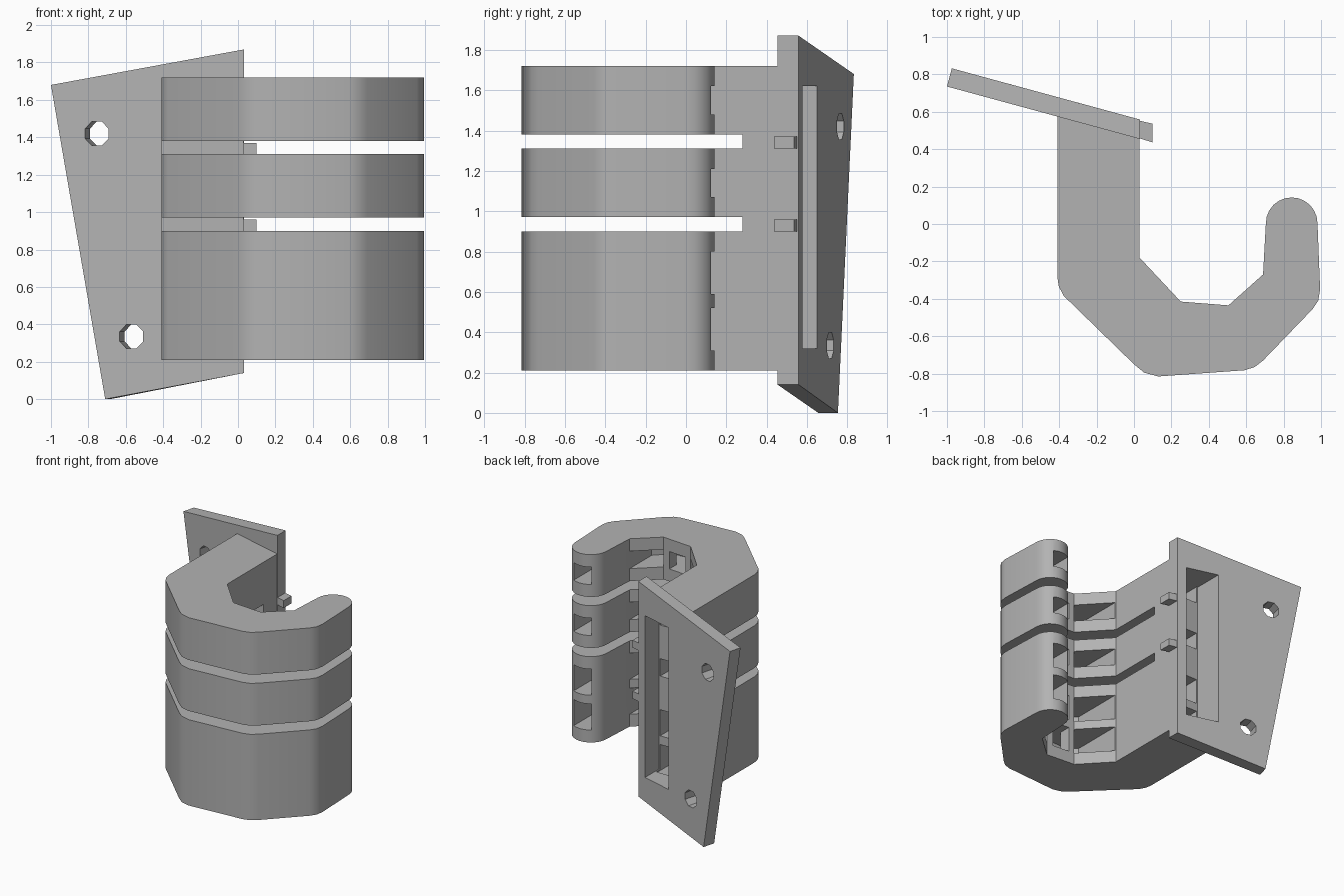
import bpy, bmesh
from math import cos, sin, pi, radians
from mathutils import Vector, Matrix

if "Cube" in bpy.data.objects:
    bpy.data.objects.remove(bpy.data.objects["Cube"])

grey = bpy.data.materials.new("plain grey")
grey.use_nodes = True
COLOUR = (0.45, 0.45, 0.45, 1)
grey.diffuse_color = COLOUR
grey.node_tree.nodes["Principled BSDF"].inputs["Base Color"].default_value = COLOUR


def prism(name, base, top):
    """Solid between two matching loops of points."""
    bm = bmesh.new()
    a = [bm.verts.new(p) for p in base]
    b = [bm.verts.new(p) for p in top]
    bm.faces.new(a)
    bm.faces.new(b)
    for i in range(len(a)):
        j = (i + 1) % len(a)
        bm.faces.new((a[i], a[j], b[j], b[i]))
    bmesh.ops.recalc_face_normals(bm, faces=bm.faces)
    mesh = bpy.data.meshes.new(name)
    bm.to_mesh(mesh)
    bm.free()
    mesh.materials.append(grey)
    ob = bpy.data.objects.new(name, mesh)
    bpy.context.collection.objects.link(ob)
    return ob


def extrude(name, plan, z0, z1):
    return prism(name, [(x, y, z0) for x, y in plan], [(x, y, z1) for x, y in plan])


def box(name, x0, x1, y0, y1, z0, z1):
    return extrude(name, [(x0, y0), (x1, y0), (x1, y1), (x0, y1)], z0, z1)


def select(ob):
    bpy.ops.object.select_all(action='DESELECT')
    ob.select_set(True)
    bpy.context.view_layer.objects.active = ob


def cut(target, cutter):
    cutter.hide_render = True
    mod = target.modifiers.new("cut", 'BOOLEAN')
    mod.operation = 'DIFFERENCE'
    mod.solver = 'EXACT'
    mod.object = cutter
    select(target)
    bpy.ops.object.modifier_apply(modifier=mod.name)
    bpy.data.objects.remove(cutter)


# Hook body: arm, rounded outer corners, round tip and faceted inside
tip = [(0.843 + 0.138 * cos(pi * i / 12), 0.004 + 0.138 * sin(pi * i / 12)) for i in range(13)]
outline = [(-0.41, 0.62), (-0.41, -0.28), (-0.402, -0.335), (-0.375, -0.385),
           (-0.0, -0.75), (0.055, -0.795), (0.13, -0.815),
           (0.59, -0.782), (0.645, -0.765), (0.69, -0.73),
           (0.955, -0.455), (0.985, -0.41), (0.995, -0.35)] + tip + [
           (0.69, -0.27), (0.505, -0.435), (0.25, -0.415), (0.03, -0.18), (0.03, 0.50)]
hook = extrude("hook_body", outline, 0.21, 1.72)

# Grooves that split the hook into three bands
for z in (0.90, 1.31):
    cut(hook, box("groove", -1, 1.5, -1, 0.28, z, z + 0.07))

# Hollow cells inside each band
pocket = [(0.034, -0.62), (0.12, -0.68), (0.58, -0.66), (0.69, -0.55), (0.69, -0.2),
          (0.505, -0.38), (0.505, -0.52), (0.25, -0.52), (0.25, -0.38), (0.034, -0.1)]
for z0, z1 in ((0.31, 0.52), (0.59, 0.80), (1.07, 1.21), (1.48, 1.62)):
    cut(hook, extrude("pocket", pocket, z0, z1))
    cut(hook, box("bridge_window", 0.30, 0.45, -0.60, -0.30, z0, z1))
    cut(hook, box("tip_shaft", 0.76, 0.91, -0.40, 0.20, z0, z1))
    cut(hook, box("arm_channel", -0.29, -0.05, -0.2, 0.45, z0, z1))

# Slanted mounting plate, flush with the arm on its inner end
SLOPE = -0.272


def front_y(x):
    return 0.455 + SLOPE * (x - 0.03)


corners = [(-1.0, 1.68), (0.033, 1.87), (0.033, 0.14), (-0.71, 0.0)]
front = [Vector((x, front_y(x), z)) for x, z in corners]
skew, straight = Vector((0.026, 0.097, 0)), Vector((0, 0.104, 0))
back = [p + (straight if p.x > 0 else skew) for p in front]
plate = prism("mounting_plate", front, back)

# Screw holes square to the plate
normal = Vector((0.262, 0.965, 0))
for x, z in ((-0.755, 1.42), (-0.57, 0.335)):
    centre = Vector((x, front_y(x), z))
    along = Vector((0.965, -0.262, 0))
    ring = [centre + 0.07 * (along * cos(pi * (i + 0.5) / 4) + Vector((0, 0, sin(pi * (i + 0.5) / 4))))
            for i in range(8)]
    cut(plate, prism("hole", [p - normal * 0.1 for p in ring], [p + normal * 0.2 for p in ring]))

# Tall slot through the plate into a chamber in the arm
for part in (plate, hook):
    cut(part, box("slot", -0.30, -0.04, 0.40, 0.9, 0.32, 1.62))

# Small pegs on the inner end of the plate
for name, z in (("lower_peg", 0.90), ("upper_peg", 1.31)):
    plan = [(x, front_y(x) + dy) for x, dy in ((-0.02, 0.005), (0.10, 0), (0.10, 0.1), (-0.02, 0.095))]
    extrude(name, plan, z, z + 0.06)

# Smooth rounded bends, crisp edges elsewhere
select(hook)
bpy.ops.object.shade_smooth_by_angle(angle=radians(30))
